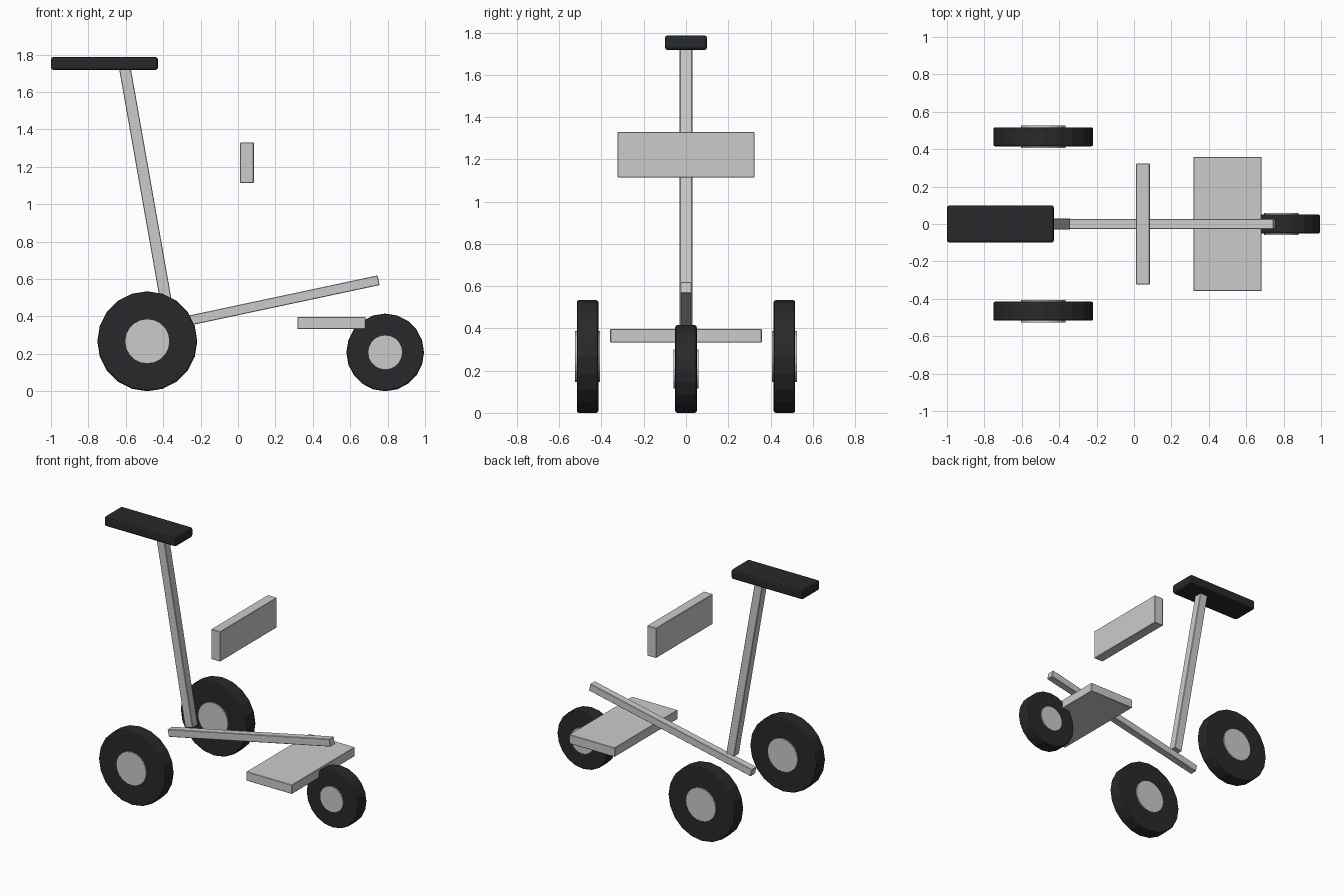
import bpy
from math import radians

if "Cube" in bpy.data.objects:
    bpy.data.objects.remove(bpy.data.objects["Cube"])

def material(name, rgb):
    m = bpy.data.materials.new(name)
    m.diffuse_color = (*rgb, 1)
    m.use_nodes = True
    m.node_tree.nodes["Principled BSDF"].inputs["Base Color"].default_value = m.diffuse_color
    return m

RUBBER = material("black_rubber", (0.02, 0.022, 0.024))

def finish(ob, name, bevel, segments, mat):
    ob.name = name
    if bevel:
        mod = ob.modifiers.new("bevel", 'BEVEL')
        mod.width, mod.segments = bevel, segments
        mod.limit_method = 'ANGLE'
        mod.angle_limit = radians(40)
    if mat:
        ob.data.materials.append(mat)
    return ob

def box(name, loc, size, tilt=0, bevel=0.003, segments=1, mat=None):
    bpy.ops.mesh.primitive_cube_add(size=1, location=loc, rotation=(0, radians(tilt), 0))
    ob = bpy.context.object
    ob.scale = size
    bpy.ops.object.transform_apply(location=False, rotation=False, scale=True)
    return finish(ob, name, bevel, segments, mat)

def disc(name, loc, radius, width, sides, bevel=0, mat=None):
    bpy.ops.mesh.primitive_cylinder_add(vertices=sides, radius=radius, depth=width,
                                        location=loc, rotation=(radians(90), 0, 0))
    return finish(bpy.context.object, name, bevel, 2, mat)

def wheel(name, x, y, radius, hub_radius):
    disc(name + "_tyre", (x, y, radius), radius, 0.102, 20, 0.01, RUBBER)
    disc(name + "_hub", (x, y, radius), hub_radius, 0.119, 20)

# Wheels: a wide pair and a smaller single one
for side, y in (("left", -0.466), ("right", 0.466)):
    wheel(side + "_wheel", -0.485, y, 0.267, 0.12)
wheel("small_wheel", 0.787, 0, 0.2075, 0.093)

# Frame: sloping beam and leaning post
box("main_beam", (0.106, 0, 0.456), (1.32, 0.053, 0.053), tilt=-12)
box("upright_post", (-0.489, 0, 1.07), (0.062, 0.06, 1.35), tilt=-10)

# Saddle on the post
box("saddle", (-0.714, 0, 1.752), (0.572, 0.2, 0.07), bevel=0.014, segments=2, mat=RUBBER)

# Upright panel and footboard
box("front_panel", (0.048, 0, 1.222), (0.073, 0.648, 0.216))
box("footboard", (0.5, 0, 0.365), (0.364, 0.718, 0.066))
